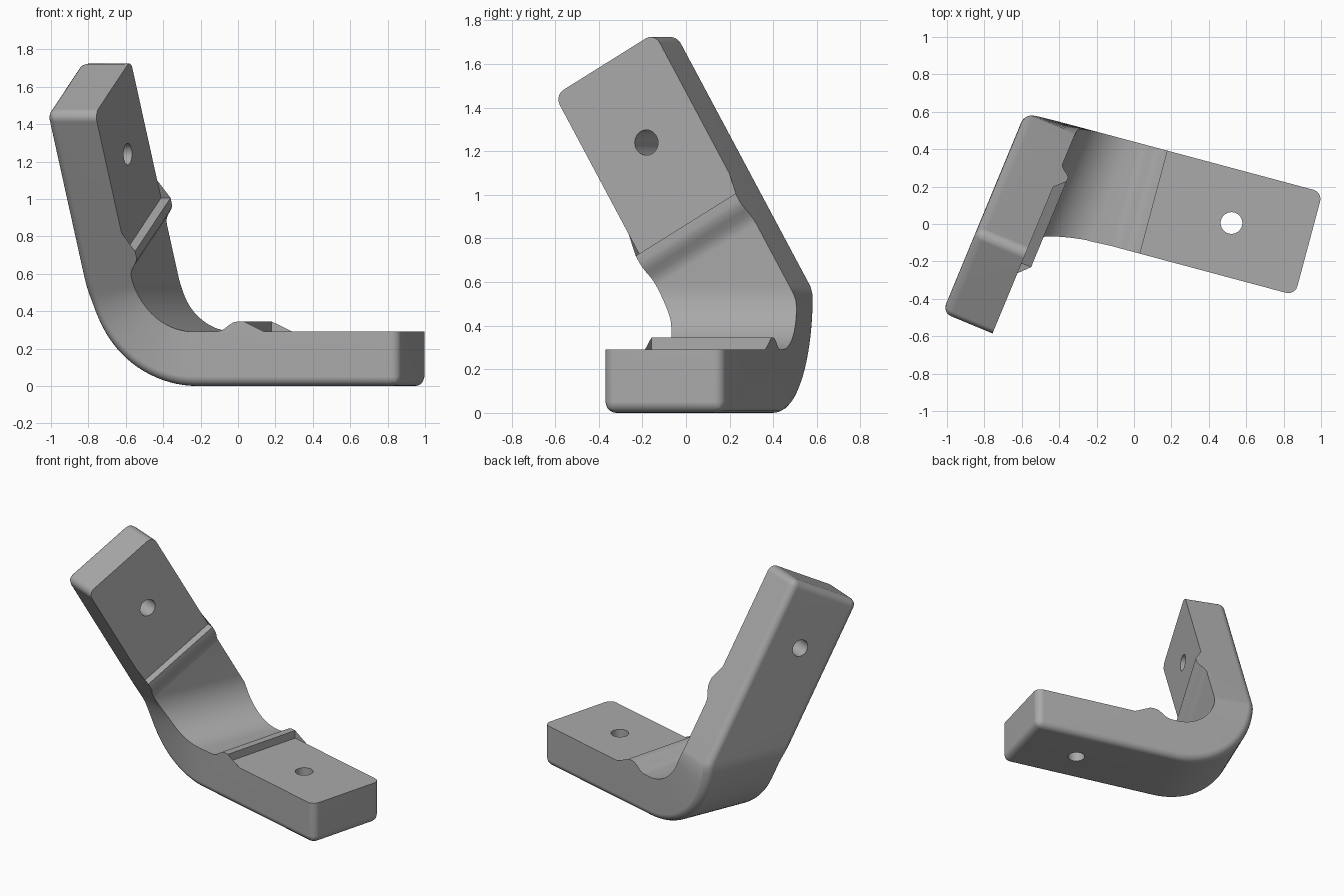
import bpy, bmesh
from math import sin, cos, pi, radians
from mathutils import Vector, Matrix

cube = bpy.data.objects.get("Cube")
if cube:
    bpy.data.objects.remove(cube, do_unlink=True)

# Directions: base arm (U along, V across), fold (N out of the upright, T along the fold)
turn = lambda deg: Vector((cos(radians(deg)), sin(radians(deg)), 0))
U, V, N, T, Z = turn(-15), turn(75), turn(-22.5), turn(67.5), Vector((0, 0, 1))
TILT = radians(30)
D = Z * cos(TILT) - T * sin(TILT)      # along the upright arm
W = T * cos(TILT) + Z * sin(TILT)      # across the upright arm

THICK, RAISE, ROUND = 0.29, 0.055, 0.05
BACK = -0.765                          # outer plane of the upright, along N
BEND = 0.58                            # outer bend radius
BASE_END, BASE_STEP, BASE_HOLE = 0.93, 0.072, 0.502
ARM_END, ARM_STEP, ARM_HOLE = 1.685, 0.835, 1.27
SIDES = ((-0.145, -0.007), (0.425, 0.565))   # (V, W) of front and back sides
STEPS = 24

# Lip beside the pad: distance from the step, height
lip = [(0, 0), (0, 1), (0.035, 1), (0.06, 0.9), (0.085, 0.62),
       (0.11, 0.27), (0.135, 0.07), (0.16, 0)]


def base_point(u, v, h):
    return U * u + V * v + Z * h


def arm_point(d, w, h):
    return N * (BACK + h) + D * d + W * w


def bend_point(a, v, w, r):
    """Point on the bend, held inside the side planes of both arms."""
    c, z = BACK + BEND - r * sin(a), BEND - r * cos(a)
    u = (c - v * V.dot(N)) / U.dot(N)
    t_base = u * U.dot(T) + v * V.dot(T)
    t_arm = w / cos(TILT) - z * sin(TILT) / cos(TILT)
    k = max(0.08 * sin(2 * a), 1e-4)
    t = min(t_base, t_arm) - max(k - abs(t_base - t_arm), 0) ** 2 / (4 * k)
    return N * c + T * t + Z * z


def edge_curves(v, w):
    """Outer and inner long edges of one side, from base end to arm end."""
    count = len(lip) + 1
    u0 = (BACK + BEND - v * V.dot(N)) / U.dot(N)
    d0 = (BEND - w * sin(TILT)) / cos(TILT)
    outer = [base_point(BASE_END + (u0 - BASE_END) * i / count, v, 0) for i in range(count)]
    inner = [base_point(BASE_END, v, THICK)]
    inner += [base_point(BASE_STEP - s, v, THICK + RAISE * h) for s, h in lip]
    for i in range(STEPS + 1):
        a = pi / 2 * i / STEPS
        outer.append(bend_point(a, v, w, BEND))
        inner.append(bend_point(a, v, w, BEND - THICK))
    outer += [arm_point(d0 + (ARM_END - d0) * (i + 1) / count, w, 0) for i in range(count)]
    inner += [arm_point(ARM_STEP - s, w, THICK + RAISE * h) for s, h in reversed(lip)]
    inner.append(arm_point(ARM_END, w, THICK))
    return outer, inner


# Bracket body: ribs of four corners joined into a bent bar
bm = bmesh.new()
(fo, fi), (bo, bi) = (edge_curves(*s) for s in SIDES)
ribs = [[bm.verts.new(p) for p in rib] for rib in zip(fo, bo, bi, fi)]
for a, b in zip(ribs, ribs[1:]):
    for i in range(4):
        j = (i + 1) % 4
        bm.faces.new((a[i], a[j], b[j], b[i]))
bm.faces.new(ribs[0])
bm.faces.new(ribs[-1])
bmesh.ops.recalc_face_normals(bm, faces=bm.faces)

# Mark the outer long edges and the arm ends for rounding
weight = bm.edges.layers.float.new("bevel_weight_edge")
rounded = [(a[i], b[i]) for a, b in zip(ribs, ribs[1:]) for i in (0, 1)]
for r in (ribs[0], ribs[-1]):
    rounded += [(r[0], r[1]), (r[1], r[2]), (r[3], r[0])]
for pair in rounded:
    bm.edges.get(pair)[weight] = 1.0
mesh = bpy.data.meshes.new("bracket")
bm.to_mesh(mesh)
bm.free()
body = bpy.data.objects.new("bracket", mesh)
bpy.context.collection.objects.link(body)

grey = bpy.data.materials.new("plain grey")
grey.use_nodes = True
colour = (0.4, 0.4, 0.4, 1)
grey.diffuse_color = colour
grey.node_tree.nodes["Principled BSDF"].inputs["Base Color"].default_value = colour
mesh.materials.append(grey)

bevel = body.modifiers.new("rounding", "BEVEL")
bevel.limit_method = "WEIGHT"
bevel.width = ROUND
bevel.segments = 5
bevel.use_clamp_overlap = False

# Screw holes through both arms
middle_v, middle_w = (sum(s) / 2 for s in zip(*SIDES))
cutters = []
for name, centre, axis in (("base_hole", base_point(BASE_HOLE, middle_v, THICK / 2), Z),
                           ("arm_hole", arm_point(ARM_HOLE, middle_w, THICK / 2), N)):
    bpy.ops.mesh.primitive_cylinder_add(vertices=40, radius=0.058, depth=0.6)
    cutter = bpy.context.object
    cutter.name = name
    cutter.hide_render = True
    cutter.data.materials.append(grey)
    cutter.matrix_world = Matrix.Translation(centre) @ axis.to_track_quat("Z", "Y").to_matrix().to_4x4()
    cut = body.modifiers.new(name, "BOOLEAN")
    cut.object = cutter
    cut.solver = "EXACT"
    cutters.append(cutter)

# Apply everything, drop the cutters, then shade
bpy.ops.object.select_all(action="DESELECT")
bpy.context.view_layer.objects.active = body
body.select_set(True)
for m in list(body.modifiers):
    bpy.ops.object.modifier_apply(modifier=m.name)
for cutter in cutters:
    bpy.data.objects.remove(cutter, do_unlink=True)
bpy.ops.object.shade_smooth_by_angle(angle=radians(32))
body.modifiers.new("clean_shading", "WEIGHTED_NORMAL").keep_sharp = True
